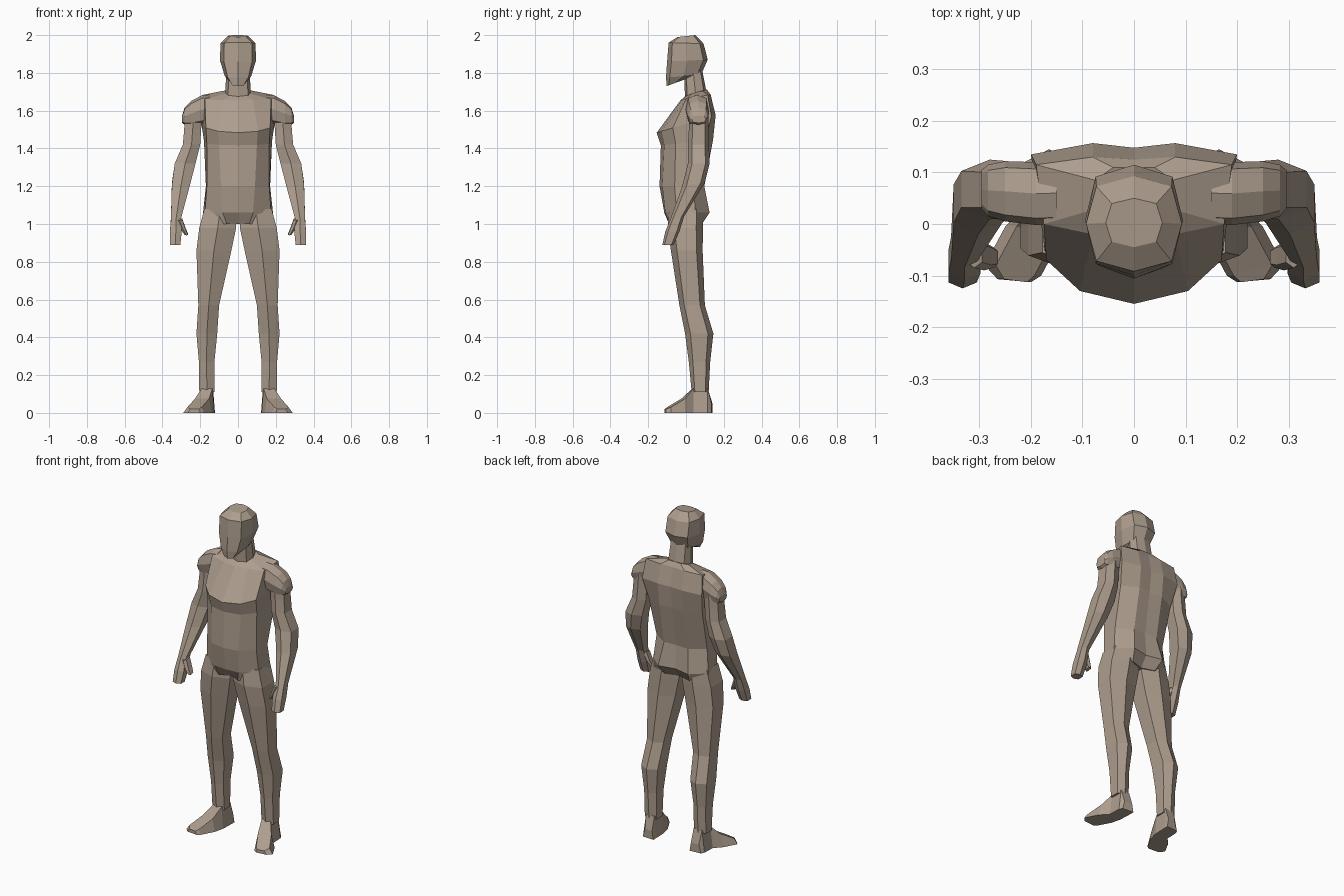
import bpy, bmesh
from math import cos, sin, pi

skin = bpy.data.materials.new("skin")
skin.diffuse_color = (0.42, 0.34, 0.27, 1)


def loft(name, rings, mirror=False):
    """Skin a list of equal-length point rings and cap both ends."""
    bm = bmesh.new()
    vs = [[bm.verts.new(p) for p in r] for r in rings]
    n = len(vs[0])
    for a, b in zip(vs, vs[1:]):
        for i in range(n):
            j = (i + 1) % n
            bm.faces.new((a[i], a[j], b[j], b[i]))
    bm.faces.new(vs[0][::-1])
    bm.faces.new(vs[-1])
    bmesh.ops.recalc_face_normals(bm, faces=bm.faces)
    me = bpy.data.meshes.new(name)
    bm.to_mesh(me)
    bm.free()
    me.materials.append(skin)
    ob = bpy.data.objects.new(name, me)
    bpy.context.collection.objects.link(ob)
    if mirror:
        m = ob.modifiers.new("mirror", 'MIRROR')
        m.use_mirror_merge = False
    return ob


def oval(n, a0, a1, b0, b1):
    """Slightly squared polygon filling the given bounds, one corner at b0."""
    pts = []
    for i in range(n):
        t = -pi / 2 + 2 * pi * i / n
        c, s = cos(t), sin(t)
        if n == 6:
            c /= cos(pi / 6)
        u = abs(c) ** 0.7 * (1 if c > 0 else -1)
        v = abs(s) ** 0.7 * (1 if s > 0 else -1)
        pts.append(((a0 + a1) / 2 + u * (a1 - a0) / 2,
                    (b0 + b1) / 2 + v * (b1 - b0) / 2))
    return pts


def limb(name, rows, n=6, mirror=True):
    """Rows are z at front, z at back, x0, x1, y0, y1."""
    rings = []
    for zf, zb, x0, x1, y0, y1 in rows:
        rings.append([(x, y, zf + (zb - zf) * (y - y0) / (y1 - y0))
                      for x, y in oval(n, x0, x1, y0, y1)])
    return loft(name, rings, mirror)


# Torso: z at y=0, slope, then half outline from front centre to back centre
torso = [
    (1.00, 0.0, (0, -.06), (.06, -.09), (.185, -.04), (.19, .05), (.08, .085), (0, .06)),
    (1.06, 0.0, (0, -.115), (.08, -.11), (.175, -.05), (.185, .05), (.10, .125), (0, .105)),
    (1.20, 0.0, (0, -.14), (.09, -.125), (.165, -.06), (.17, .04), (.08, .097), (0, .095)),
    (1.43, 0.1, (0, -.133), (.10, -.115), (.165, -.055), (.18, .10), (.08, .143), (0, .133)),
    (1.53, 0.3, (0, -.155), (.105, -.13), (.17, -.07), (.20, .135), (.08, .157), (0, .148)),
    (1.66, 0.2, (0, -.03), (.08, -.02), (.175, 0), (.19, .115), (.08, .13), (0, .125)),
    (1.68, 0.3, (0, 0), (.04, .005), (.07, .03), (.075, .085), (.04, .11), (0, .11)),
]
rings = []
for z, k, *half in torso:
    full = half + [(-x, y) for x, y in half[-2:0:-1]]
    rings.append([(x, y, z + k * y) for x, y in full])
loft("torso", rings)

# Neck and head
limb("neck", [(1.65, 1.69, -.068, .068, -.005, .11),
              (1.82, 1.82, -.062, .062, -.01, .085)], 8, False)
limb("head", [(1.73, 1.765, -.038, .038, -.102, -.01),
              (1.775, 1.79, -.07, .07, -.106, .08),
              (1.86, 1.87, -.095, .095, -.10, .115),
              (1.96, 1.955, -.093, .093, -.092, .093),
              (1.99, 2.0, -.055, .055, -.045, .05)], 8, False)

# Shoulder caps, lofted outwards along x
caps = [(.15, 0, .12, 1.54, 1.685), (.19, -.002, .12, 1.53, 1.682),
        (.25, .005, .122, 1.52, 1.65), (.283, .015, .115, 1.525, 1.615),
        (.296, .03, .105, 1.535, 1.575)]
loft("shoulder", [[(x, y, z) for y, z in oval(8, y0, y1, z0, z1)]
                  for x, y0, y1, z0, z1 in caps], True)

# Arm with hand, and thumb
limb("arm", [(1.58, 1.58, .19, .28, .015, .12),
             (1.50, 1.50, .195, .285, .015, .12),
             (1.42, 1.42, .20, .292, .01, .122),
             (1.32, 1.32, .225, .335, .01, .125),
             (1.20, 1.22, .255, .35, -.02, .10),
             (1.02, 1.04, .303, .355, -.085, -.01),
             (.96, .96, .298, .36, -.11, -.035),
             (.89, .89, .305, .36, -.125, -.065)])
limb("thumb", [(1.02, 1.03, .295, .325, -.085, -.03),
               (.97, .98, .277, .305, -.09, -.035),
               (.94, .95, .264, .282, -.085, -.045)])

# Leg
limb("leg", [(1.08, 1.08, .01, .178, -.09, .09),
             (.98, .98, .01, .205, -.097, .09),
             (.86, .86, .035, .22, -.08, .088),
             (.57, .57, .10, .21, -.035, .10),
             (.42, .42, .11, .22, -.005, .145),
             (.27, .27, .125, .207, .015, .128),
             (.11, .11, .125, .205, .03, .12)])

# Foot: stations from heel to splayed toe (x inner, x outer, y inner, y outer, top)
stations = [(.122, .195, .14, .135, .05), (.122, .205, .115, .115, .13),
            (.125, .208, .035, .04, .13), (.14, .25, -.025, -.005, .075),
            (.18, .29, -.10, -.08, .03), (.20, .265, -.113, -.107, .02)]
loft("foot", [[(xi, yi, 0), (xo, yo, 0),
               (xo - .2 * (xo - xi), yo, t), (xi + .12 * (xo - xi), yi, t)]
              for xi, xo, yi, yo, t in stations], True)
